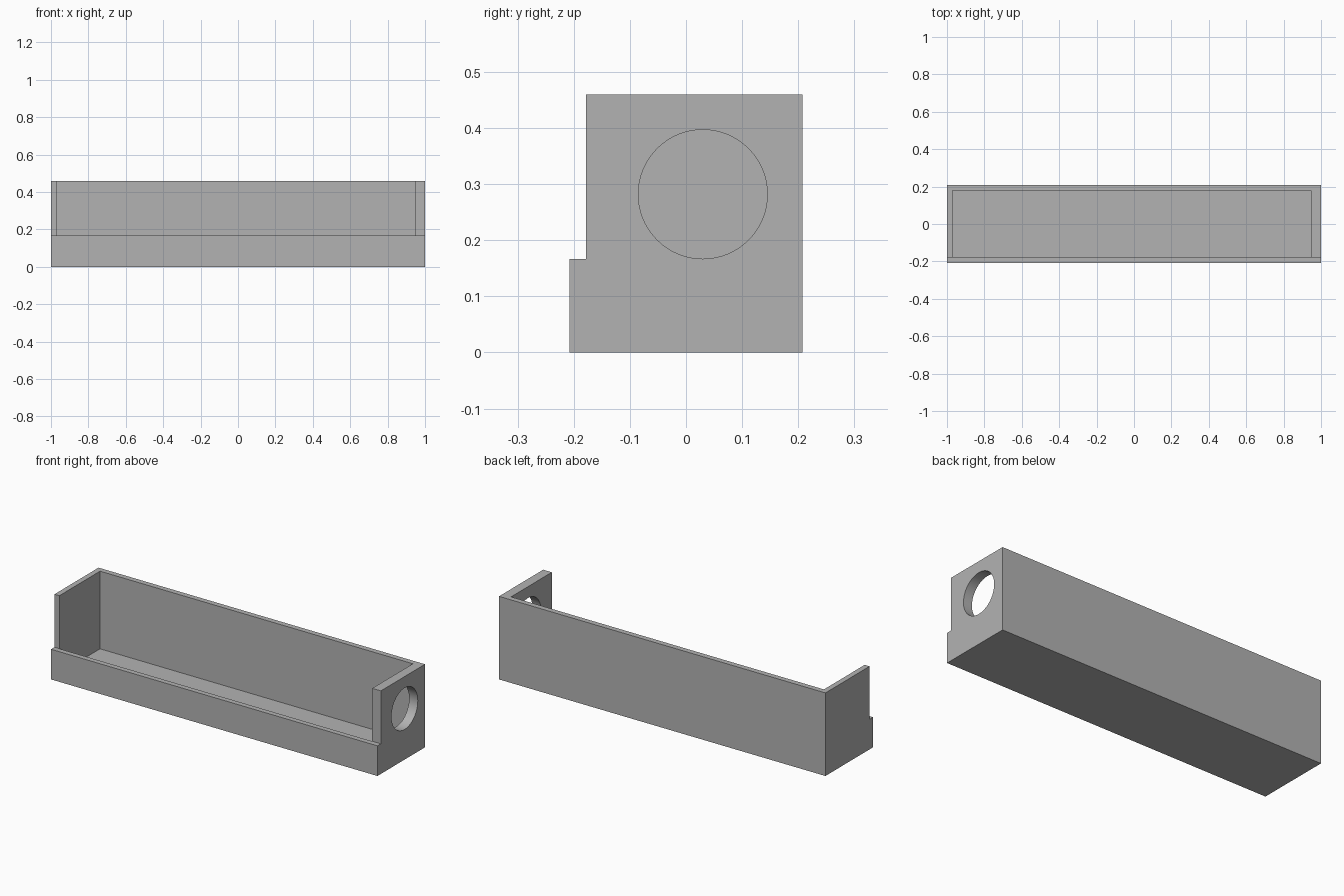
import bpy
import bmesh
import math
from mathutils import Matrix, Vector

default = bpy.data.objects.get("Cube")
if default:
    bpy.data.objects.remove(default, do_unlink=True)

LENGTH, DEPTH, HEIGHT = 2.0, 0.416, 0.46
WALL, THICK_WALL = 0.03, 0.053
LIP_HEIGHT = 0.167
BACK, FRONT = DEPTH / 2, -DEPTH / 2
STEP = FRONT + WALL

grey = bpy.data.materials.new("plain_grey")
grey.use_nodes = True
grey.diffuse_color = (0.45, 0.45, 0.45, 1)
grey.node_tree.nodes["Principled BSDF"].inputs["Base Color"].default_value = grey.diffuse_color


def make_object(name, bm):
    bmesh.ops.recalc_face_normals(bm, faces=bm.faces)
    mesh = bpy.data.meshes.new(name)
    bm.to_mesh(mesh)
    bm.free()
    mesh.materials.append(grey)
    obj = bpy.data.objects.new(name, mesh)
    bpy.context.collection.objects.link(obj)
    return obj


def box(name, low, high):
    low, high = Vector(low), Vector(high)
    bm = bmesh.new()
    place = Matrix.Translation((low + high) / 2) @ Matrix.Diagonal((*(high - low), 1))
    bmesh.ops.create_cube(bm, size=1, matrix=place)
    return make_object(name, bm)


def cut(target, cutter):
    bpy.context.view_layer.objects.active = target
    mod = target.modifiers.new("cut", 'BOOLEAN')
    mod.operation, mod.solver, mod.object = 'DIFFERENCE', 'EXACT', cutter
    bpy.ops.object.modifier_apply(modifier=mod.name)
    bpy.data.objects.remove(cutter, do_unlink=True)


# Stepped side profile extruded along the length
profile = [(FRONT, 0), (BACK, 0), (BACK, HEIGHT), (STEP, HEIGHT),
           (STEP, LIP_HEIGHT), (FRONT, LIP_HEIGHT)]
bm = bmesh.new()
end = bm.faces.new([bm.verts.new((-LENGTH / 2, y, z)) for y, z in profile])
swept = bmesh.ops.extrude_face_region(bm, geom=[end], use_keep_orig=True)
bmesh.ops.translate(bm, vec=(LENGTH, 0, 0),
                    verts=[v for v in swept["geom"] if isinstance(v, bmesh.types.BMVert)])
tray = make_object("open_tray", bm)

# Hollow inside, open at the top and above the front lip
cut(tray, box("cavity_cutter",
              (-LENGTH / 2 + WALL, STEP - 0.001, WALL),
              (LENGTH / 2 - THICK_WALL, BACK - WALL, HEIGHT + 0.1)))

# Round hole through the thick end wall
bm = bmesh.new()
bmesh.ops.create_cone(bm, cap_ends=True, segments=64, radius1=0.115, radius2=0.115, depth=0.2,
                      matrix=Matrix.Translation((LENGTH / 2, 0.03, 0.282))
                      @ Matrix.Rotation(math.pi / 2, 4, 'Y'))
cut(tray, make_object("hole_cutter", bm))

bpy.ops.object.select_all(action='DESELECT')
tray.select_set(True)
bpy.context.view_layer.objects.active = tray
bpy.ops.object.shade_smooth_by_angle(angle=math.radians(30))
